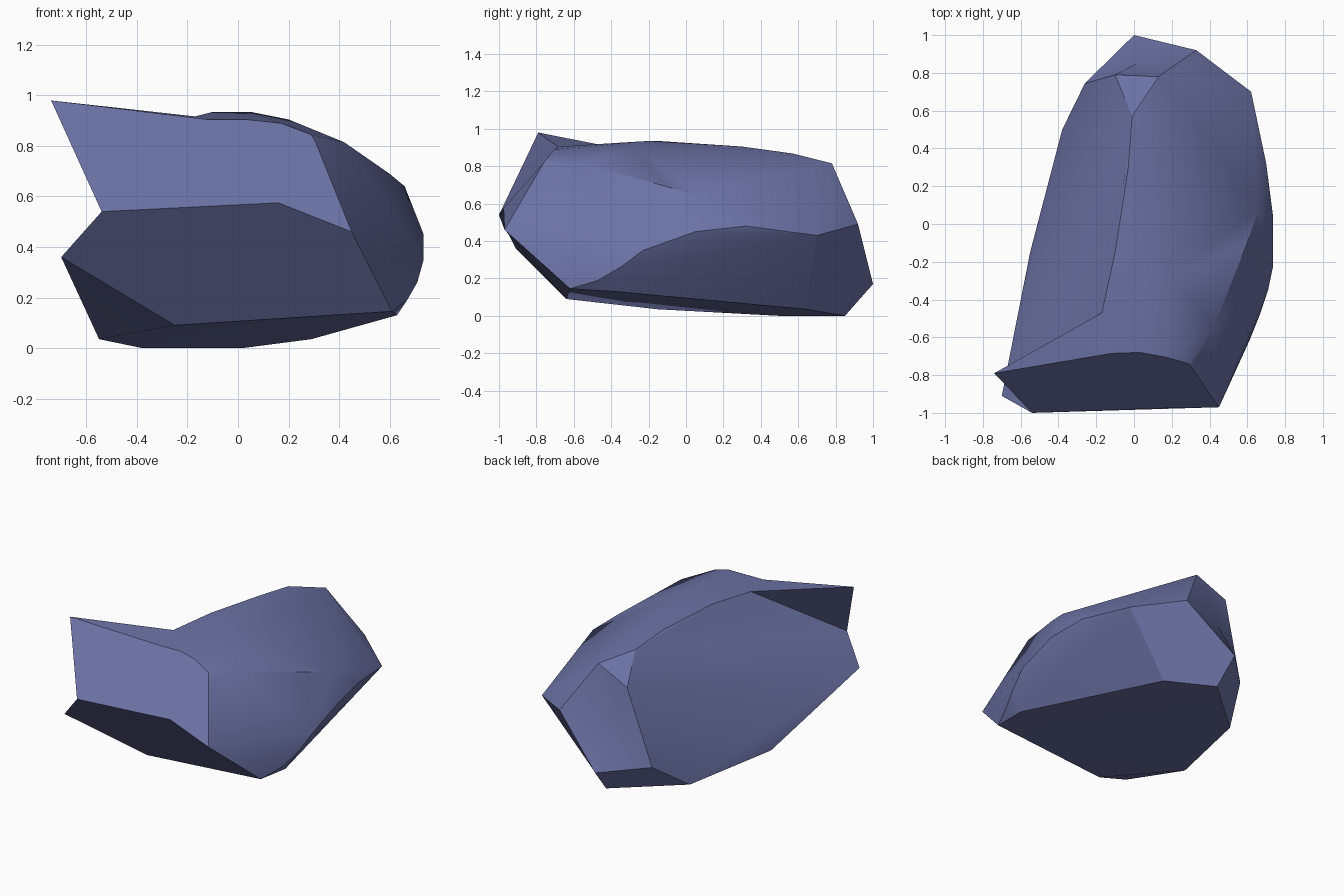
import bpy, bmesh, math
from mathutils import Vector

if "Cube" in bpy.data.objects:
    bpy.data.objects.remove(bpy.data.objects["Cube"])

# --- guide points of the boulder, grouped by feature ---
base = [(-.25, -.64, .09), (.61, -.62, .145), (.63, -.38, .13), (.29, .64, .035),
        (.02, .85, 0), (-.38, .5, 0), (-.55, -.15, .035)]
front_lip = [(-.54, -1, .54), (.16, -.975, .575), (.45, -.97, .46)]
left_toe = [(-.70, -.91, .36), (-.65, -.80, .31)]
brow = [(-.12, -.685, .905), (.03, -.68, .905), (.17, -.705, .89),
        (.29, -.74, .845), (.305, -.76, .82)]
ridge = [(-.17, -.47, .917), (-.10, -.15, .935), (-.03, .30, .905), (-.01, .57, .868)]
crown = [(.05, -.2, .935), (.20, -.28, .905)]
shoulder = [(.42, -.55, .815), (.60, -.1, .69), (.66, .08, .64)]
rim = [(.67, -.47, .19), (.71, -.35, .26), (.735, -.23, .35), (.735, .05, .45), (.70, .32, .48)]
tail = [(.62, .70, .43), (.33, .92, .49), (0, 1, .17)]
tail_top = [(.13, .78, .815), (-.1, .79, .71), (-.26, .745, .18)]
horn = (-.74, -.79, .98)

# --- chiselled body: hull around the guide points ---
bm = bmesh.new()
for group in (base, front_lip, left_toe, brow, ridge, crown, shoulder, rim, tail, tail_top):
    for p in group:
        bm.verts.new(p)
bmesh.ops.convex_hull(bm, input=bm.verts[:])
tip = bm.verts.new(horn)


def vert(p):
    return min(bm.verts, key=lambda v: (v.co - Vector(p)).length)


crest = {vert(p) for p in ridge + tail_top[:1]}


def cut(points):
    """Remove the hull facets lying between these points, sparing the crest."""
    vs = {vert(p) for p in points}
    old = [f for f in bm.faces if set(f.verts) <= vs and not set(f.verts) <= crest]
    bmesh.ops.delete(bm, geom=old, context='FACES_ONLY')


def fan(centre, points):
    """Triangles from one corner to each step of a line of points."""
    for a, b in zip(points, points[1:]):
        bm.faces.new((vert(centre), vert(a), vert(b)))


# --- big single faces that replace the hull facets ---
lip, toe = front_lip[0], left_toe[0]
planes = [
    base,                                                            # underside
    [toe, base[0], base[1]] + front_lip[::-1],                       # front, lower
    [horn] + brow + front_lip[::-1],                                 # front, upper
    [toe, left_toe[1], base[6], base[0]],                            # left underside
    [base[3], tail[0], tail[1], tail[2], base[4]],                   # back right
    [tail_top[2], tail[2], base[4], base[5]],                        # back underside
    [horn, ridge[0], brow[0]],                                       # top of the horn
    tail_top + tail[:0:-1],                                          # back left
]
for plane in planes:
    cut(plane)
cut(ridge + tail_top + base[5:] + left_toe + [lip])
cut([lip, toe, ridge[0], brow[0]])
faces = [bm.faces.new([vert(p) for p in plane]) for plane in planes]

# --- left side: a lower slab and an undercut hollow below the horn ---
fan(toe, [left_toe[1], base[6], base[5], tail_top[2], tail_top[1], ridge[3]])
fan(lip, [toe] + ridge[::-1] + [horn])
fan(ridge[3], tail_top[1::-1])

# --- tidy: close any gap and orient the faces ---
back_left = faces[-1]
bmesh.ops.poke(bm, faces=[back_left])
bmesh.ops.delete(bm, geom=[e for e in bm.edges if not e.link_faces], context='EDGES')
bmesh.ops.holes_fill(bm, edges=[e for e in bm.edges if len(e.link_faces) == 1], sides=0)
bmesh.ops.recalc_face_normals(bm, faces=bm.faces[:])

mesh = bpy.data.meshes.new("boulder")
bm.to_mesh(mesh)
bm.free()
boulder = bpy.data.objects.new("boulder", mesh)
bpy.context.collection.objects.link(boulder)

slate = bpy.data.materials.new("slate blue")
slate.diffuse_color = (.15, .17, .38, 1)
slate.use_nodes = True
slate.node_tree.nodes["Principled BSDF"].inputs["Base Color"].default_value = slate.diffuse_color
mesh.materials.append(slate)

bpy.context.view_layer.objects.active = boulder
boulder.select_set(True)
bpy.ops.object.shade_smooth_by_angle(angle=math.radians(30))
